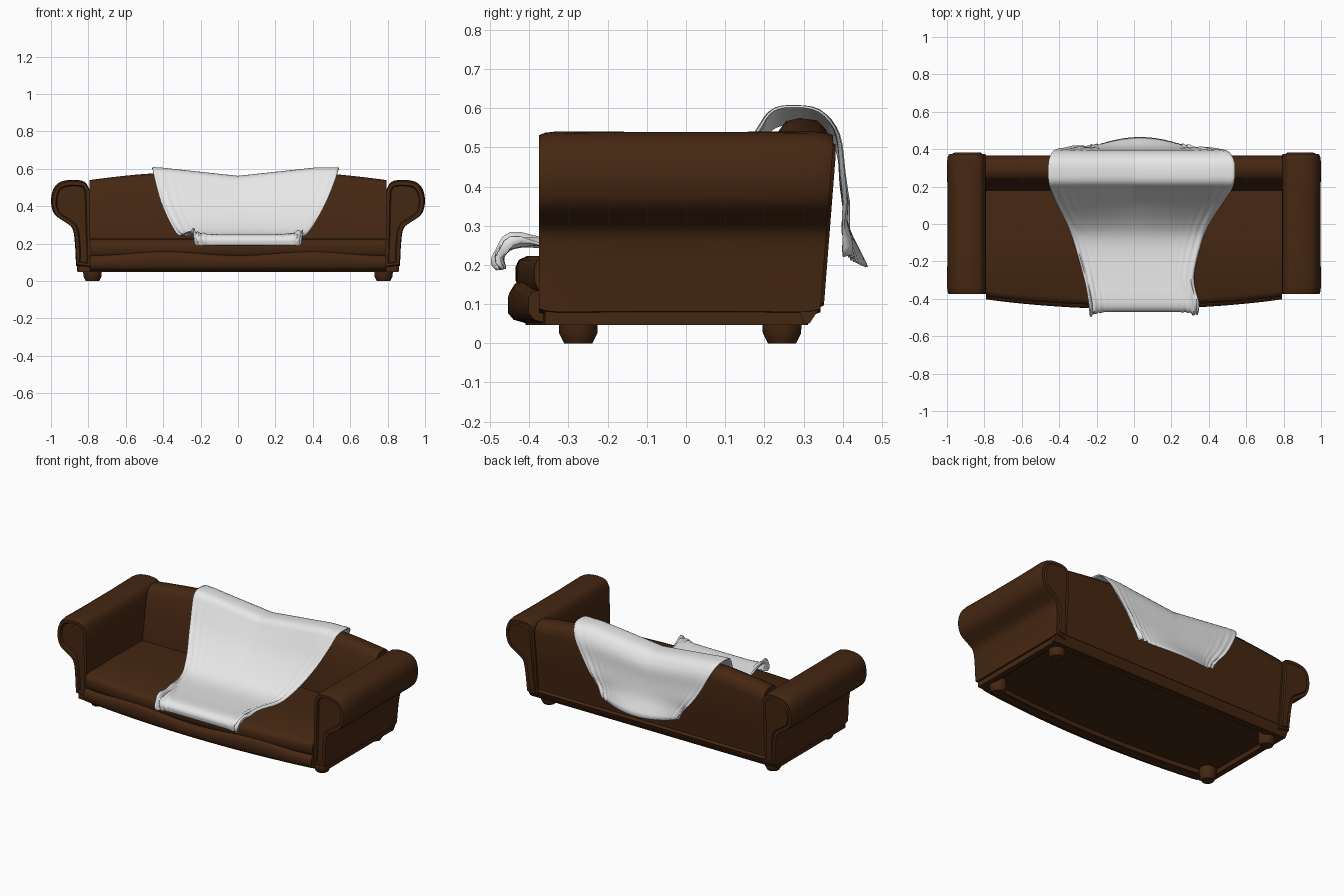
import bpy, bmesh, math
from mathutils import Vector

if "Cube" in bpy.data.objects:
    bpy.data.objects.remove(bpy.data.objects["Cube"])


def material(name, rgb):
    m = bpy.data.materials.new(name)
    m.use_nodes = True
    m.diffuse_color = (*rgb, 1)
    bsdf = m.node_tree.nodes["Principled BSDF"]
    bsdf.inputs["Base Color"].default_value = (*rgb, 1)
    bsdf.inputs["Roughness"].default_value = 0.7
    return m


LEATHER = material("brown_leather", (0.06, 0.02, 0.006))
CLOTH = material("pale_grey_cloth", (0.8, 0.8, 0.8))


def finish(name, bm, mat, angle=35):
    bmesh.ops.recalc_face_normals(bm, faces=bm.faces)
    mesh = bpy.data.meshes.new(name)
    bm.to_mesh(mesh)
    bm.free()
    mesh.materials.append(mat)
    ob = bpy.data.objects.new(name, mesh)
    bpy.context.collection.objects.link(ob)
    bpy.ops.object.select_all(action="DESELECT")
    ob.select_set(True)
    bpy.context.view_layer.objects.active = ob
    bpy.ops.object.shade_smooth_by_angle(angle=math.radians(angle))
    return ob


def loft(rings):
    """Bridge closed rings of points and cap both ends."""
    bm = bmesh.new()
    rows = [[bm.verts.new(p) for p in ring] for ring in rings]
    n = len(rows[0])
    for a, b in zip(rows, rows[1:]):
        for i in range(n):
            j = (i + 1) % n
            bm.faces.new((a[i], a[j], b[j], b[i]))
    caps = [bm.faces.new(rows[0]), bm.faces.new(rows[-1])]
    bmesh.ops.recalc_face_normals(bm, faces=bm.faces)
    return bm, caps


def smooth_path(pts, steps):
    """Catmull-Rom resampling of an open list of tuples."""
    p = [Vector(q) for q in pts]
    p = [2 * p[0] - p[1]] + p + [2 * p[-1] - p[-2]]
    out = []
    for a, b, c, d in zip(p, p[1:], p[2:], p[3:]):
        for k in range(steps):
            t = k / steps
            out.append(0.5 * (2 * b + (c - a) * t + (2 * a - 5 * b + 4 * c - d) * t * t
                              + (3 * b - a - 3 * c + d) * t ** 3))
    return out + [p[-2]]


def spread(half, count):
    return [half * (2 * i / count - 1) for i in range(count + 1)]


def bow(x):
    """Forward bulge of the seat front, 1 at the middle and 0 at the arms."""
    return max(0, math.cos(math.pi * x / 1.6)) ** 0.8


# Rolled arms: scroll profile swept from front to back
scroll = smooth_path([(0.795, 0.49), (0.82, 0.53), (0.88, 0.541), (0.95, 0.53), (0.988, 0.49),
                      (1.0, 0.42), (0.98, 0.355), (0.925, 0.315), (0.885, 0.28),
                      (0.872, 0.2), (0.866, 0.08)], 3)
profile = [(0.79, 0.07), (0.79, 0.3)] + [tuple(v) for v in scroll]
for side, label in ((1, "left"), (-1, "right")):
    rings = []
    for y, grow in ((-0.375, 0.96), (-0.36, 0.985), (-0.33, 1), (-0.12, 0.985),
                    (0.12, 0.985), (0.33, 1), (0.36, 0.985), (0.375, 0.96)):
        ring = []
        for x, z in profile:
            lean = 0.03 * max(0, 0.5 - z) / 0.4 if y > 0.2 else 0
            px = 0.79 + (x - 0.79) * grow
            pz = 0.3 + (z - 0.3) * (grow if abs(y) > 0.2 else 0.995)
            ring.append((side * px, y - lean, pz))
        rings.append(ring)
    bm, caps = loft(rings)
    for cap, depth in zip(caps, (-0.012, 0.008)):
        bmesh.ops.inset_region(bm, faces=[cap], thickness=0.018)
        bmesh.ops.inset_region(bm, faces=[cap], thickness=0.006, depth=depth)
    finish(label + "_arm", bm, LEATHER)


# Backrest with two gentle humps along its crest
def crest(x):
    a = abs(x)
    if a < 0.45:
        return 0.532 + 0.043 * math.sin(a / 0.45 * math.pi / 2)
    return 0.575 - 0.035 * ((a - 0.45) / 0.34) ** 1.3


rings = []
for x in spread(0.795, 28):
    c = crest(x)
    rings.append([(x, 0.33, 0.1), (x, 0.352, 0.3), (x, 0.365, c - 0.07), (x, 0.358, c - 0.03),
                  (x, 0.335, c - 0.006), (x, 0.29, c), (x, 0.255, c - 0.008),
                  (x, 0.235, c - 0.035), (x, 0.21, 0.4), (x, 0.18, 0.22), (x, 0.18, 0.1)])
bm, _ = loft(rings)
finish("backrest", bm, LEATHER, 50)

# Rail along the bottom of the back
rings = [[(x, 0.30, 0.05), (x, 0.315, 0.05), (x, 0.338, 0.085), (x, 0.343, 0.1),
          (x, 0.33, 0.112), (x, 0.28, 0.112)] for x in (-0.86, 0.86)]
bm, _ = loft(rings)
finish("back_rail", bm, LEATHER)

# Seat cushion and the padded front rail, both bowed forward
seat, rail = [], []
for x in spread(0.79, 28):
    f = -0.385 - 0.05 * bow(x)
    seat.append([(x, 0.2, 0.1), (x, f + 0.04, 0.1), (x, f + 0.008, 0.14), (x, f, 0.16),
                 (x, f, 0.195), (x, f + 0.008, 0.213), (x, f + 0.03, 0.223),
                 (x, -0.1, 0.227), (x, 0.2, 0.222)])
    r = -0.4 - 0.055 * bow(x)
    t = 0.148 - 0.012 * math.cos(x * 8)
    rail.append([(x, r + 0.1, 0.05), (x, r + 0.05, 0.05), (x, r + 0.015, 0.06),
                 (x, r, 0.078), (x, r, t - 0.022), (x, r + 0.01, t - 0.006),
                 (x, r + 0.03, t), (x, r + 0.1, t)])
bm, _ = loft(seat)
finish("seat_cushion", bm, LEATHER, 50)
bm, _ = loft(rail)
finish("front_rail", bm, LEATHER, 50)

# Base frame with a recessed underside
outline = [(0.855, -0.36), (0.855, 0.312), (-0.855, 0.312), (-0.855, -0.36)]
outline += [(x, -0.36 - 0.05 * bow(x)) for x in spread(0.78, 12)]
bm, caps = loft([[(x, y, z) for x, y in outline] for z in (0.047, 0.11)])
bmesh.ops.inset_region(bm, faces=[caps[0]], thickness=0.05)
bmesh.ops.inset_region(bm, faces=[caps[0]], thickness=0.004, depth=-0.03)
finish("base_frame", bm, LEATHER)

# Turned feet
for sx, lr in ((1, "left"), (-1, "right")):
    for y, fb in ((-0.275, "front"), (0.245, "back")):
        rings = []
        for z, r in ((0, 0.036), (0.006, 0.039), (0.026, 0.049), (0.065, 0.05), (0.085, 0.046)):
            rings.append([(sx * 0.778 + r * math.cos(k * math.pi / 8),
                           y + r * math.sin(k * math.pi / 8), z) for k in range(16)])
        bm, _ = loft(rings)
        finish(f"{fb}_{lr}_foot", bm, LEATHER)

# Draped throw: stations of (y, z, left edge x, right edge x, edge gather)
stations = smooth_path([
    (-0.462, 0.19, -0.225, 0.335, 0.7), (-0.464, 0.225, -0.235, 0.34, 1),
    (-0.42, 0.247, -0.24, 0.345, 1), (-0.28, 0.24, -0.27, 0.32, 0.8),
    (-0.1, 0.24, -0.32, 0.36, 0.6), (0.0, 0.29, -0.355, 0.40, 0.5),
    (0.11, 0.415, -0.41, 0.47, 0.35), (0.185, 0.54, -0.445, 0.52, 0.2),
    (0.22, 0.592, -0.455, 0.535, 0.1), (0.27, 0.604, -0.46, 0.54, 0.05),
    (0.34, 0.592, -0.455, 0.535, 0.1), (0.386, 0.53, -0.43, 0.50, 0.2),
    (0.396, 0.42, -0.37, 0.43, 0.4), (0.415, 0.3, -0.29, 0.35, 0.7),
    (0.462, 0.195, -0.235, 0.30, 1)], 4)
bm = bmesh.new()
rows, columns = [], 72
for k, (y, z, xl, xr, gather) in enumerate(stations):
    a, b = stations[max(k - 1, 0)], stations[min(k + 1, len(stations) - 1)]
    normal = Vector((0, -(b[1] - a[1]), b[0] - a[0])).normalized()
    row = []
    for i in range(columns + 1):
        s = 2 * i / columns - 1
        x = xl + (xr - xl) * (s + 1) / 2
        edge = abs(s) ** 7
        p = Vector((x, y, z))
        # sag between the two humps of the crest
        p.z -= 0.045 * max(0, 1 - abs(x) / 0.42) * min(1, max(0, (z - 0.25) / 0.3))
        # gathered folds that deepen toward the side edges
        fold = 0.5 + 0.5 * math.sin(s * 62 + 1.2 * math.sin(k * 0.3))
        crumple = 0.5 + 0.5 * math.sin(k * 1.1 + s * 25)
        lift = edge * gather * (0.026 * fold + 0.014 * crumple * gather)
        p += normal * lift
        # back corners hang closer to the sofa and a little higher
        if y > 0.4 and z < 0.35:
            low = (0.35 - z) / 0.15
            p.y -= 0.06 * low * s * s
            p.z += 0.025 * low * s * s
        row.append(bm.verts.new(p))
    rows.append(row)
for a, b in zip(rows, rows[1:]):
    for i in range(columns):
        bm.faces.new((a[i], a[i + 1], b[i + 1], b[i]))
throw = finish("draped_throw", bm, CLOTH, 80)
solid = throw.modifiers.new("thickness", "SOLIDIFY")
solid.thickness = 0.006
solid.offset = 0
